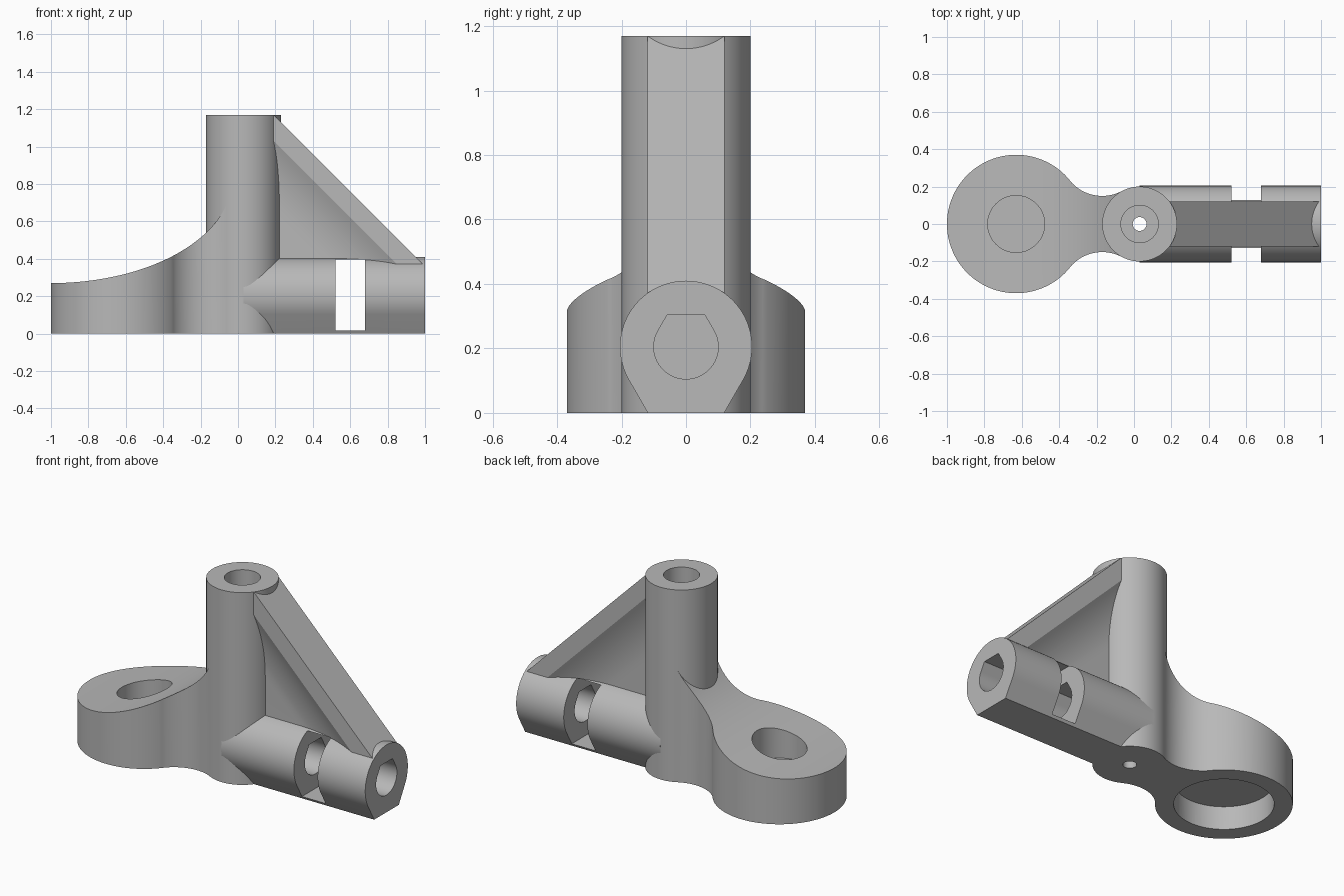
import bpy, bmesh, math

if "Cube" in bpy.data.objects:
    bpy.data.objects.remove(bpy.data.objects["Cube"], do_unlink=True)

grey = bpy.data.materials.new("plain grey")
grey.use_nodes = True
COLOUR = (0.48, 0.48, 0.48, 1)
grey.diffuse_color = COLOUR
grey.node_tree.nodes["Principled BSDF"].inputs["Base Color"].default_value = COLOUR

POST_X, POST_R, POST_TOP = 0.03, 0.2, 1.17
RING_X, RING_R = -0.63, 0.37
ARM_R = 0.205


def loft(name, loops):
    """Closed solid skinned through loops with equal point counts."""
    bm = bmesh.new()
    rows = [[bm.verts.new(p) for p in loop] for loop in loops]
    n = len(rows[0])
    for a, b in zip(rows, rows[1:]):
        for i in range(n):
            j = (i + 1) % n
            bm.faces.new((a[i], a[j], b[j], b[i]))
    bm.faces.new(rows[0])
    bm.faces.new(rows[-1])
    bmesh.ops.recalc_face_normals(bm, faces=bm.faces)
    mesh = bpy.data.meshes.new(name)
    bm.to_mesh(mesh)
    bm.free()
    mesh.materials.append(grey)
    obj = bpy.data.objects.new(name, mesh)
    bpy.context.collection.objects.link(obj)
    return obj


def upright(name, x, r, z0, z1, n=72):
    ring = [(x + r * math.cos(math.tau * i / n), r * math.sin(math.tau * i / n)) for i in range(n)]
    return loft(name, [[(px, py, z) for px, py in ring] for z in (z0, z1)])


def flat_round(name, r, side, x0, x1):
    """Round bar along x with a half-hexagon on its lower (-1) or upper (1) side."""
    angles = [math.radians(a) for a in range(-30, 211, 5)]
    pts = [(r * math.cos(a), r * math.sin(a)) for a in angles]
    half = r * math.tan(math.radians(30))
    pts += [(-half, -r), (half, -r)]
    return loft(name, [[(x, y, ARM_R - side * z) for y, z in pts] for x in (x0, x1)])


def prism(name, outline, half):
    return loft(name, [[(x, y, z) for x, z in outline] for y in (-half, half)])


# Vertical post
post = upright("post", POST_X, POST_R, 0, POST_TOP)

# Ring foot and waisted neck, with a sweeping top
stations = []
ring_end, fillet_x, fillet_y, fillet_r = 39, -0.17, 0.373, 0.223
for a in range(178, ring_end, -3):
    t = math.radians(a)
    stations.append((RING_X + RING_R * math.cos(t), RING_R * math.sin(t)))
for i in range(17):
    t = math.radians(219 + (298.2 - 219) * i / 16)
    stations.append((fillet_x + fillet_r * math.cos(t), fillet_y + fillet_r * math.sin(t)))


def sweep(x):
    return 0.27 + 0.56 * (1 - math.sqrt(1 - ((x + 1) / 0.97) ** 2))


foot = loft("ring_foot", [[(x, -h, 0), (x, h, 0), (x, h, sweep(x)), (x, -h, sweep(x))]
                          for x, h in stations])

# Horizontal arm with a flat underside
arm = flat_round("arm", ARM_R, -1, POST_X, 1)

# Diagonal brace
brace = prism("brace", [(0.15, POST_TOP), (0.19, POST_TOP), (1, 0.36), (0.86, 0.36), (0.15, 1.07)], 0.12)

# Web under the brace, flaring where it joins the brace
INNER, LOW = 0.15, 0.32
web_loops = []
for i in range(15):
    f = i / 14
    s = 1.22 - 0.37 * f
    h = 0.055 + 0.065 * (1 - f) ** 2.2
    web_loops.append((s, h))
web_loops.append((INNER + LOW + 0.01, 0.055))
web = loft("web", [[(INNER, -h, s - INNER), (INNER, h, s - INNER), (s - LOW, h, LOW), (s - LOW, -h, LOW)]
                   for s, h in web_loops])

# Cutters
post_bore = upright("post_bore", POST_X, 0.1, 0.45, 1.4)
pilot = upright("pilot_hole", POST_X, 0.037, -0.1, 1.4, 32)
top_pocket = upright("top_pocket", RING_X, 0.152, 0.16, 1)
under_pocket = upright("under_pocket", RING_X, 0.27, -0.1, 0.14)
arm_bore = flat_round("arm_bore", 0.1, 1, 0.27, 1.1)
slot = prism("slot", [(0.52, 0.016), (0.68, 0.016), (0.68, 0.396), (0.52, 0.396)], 0.5)

cuts = {
    post: [post_bore, pilot],
    foot: [post_bore, top_pocket, under_pocket],
    arm: [pilot, arm_bore, slot],
    web: [slot],
    brace: [],
}
for part, cutters in cuts.items():
    bpy.ops.object.select_all(action="DESELECT")
    part.select_set(True)
    bpy.context.view_layer.objects.active = part
    for cutter in cutters:
        mod = part.modifiers.new(cutter.name, "BOOLEAN")
        mod.operation = "DIFFERENCE"
        mod.solver = "EXACT"
        mod.object = cutter
        bpy.ops.object.modifier_apply(modifier=mod.name)
    bpy.ops.object.shade_smooth_by_angle(angle=math.radians(25))

for cutter in (post_bore, pilot, top_pocket, under_pocket, arm_bore, slot):
    bpy.data.objects.remove(cutter, do_unlink=True)
